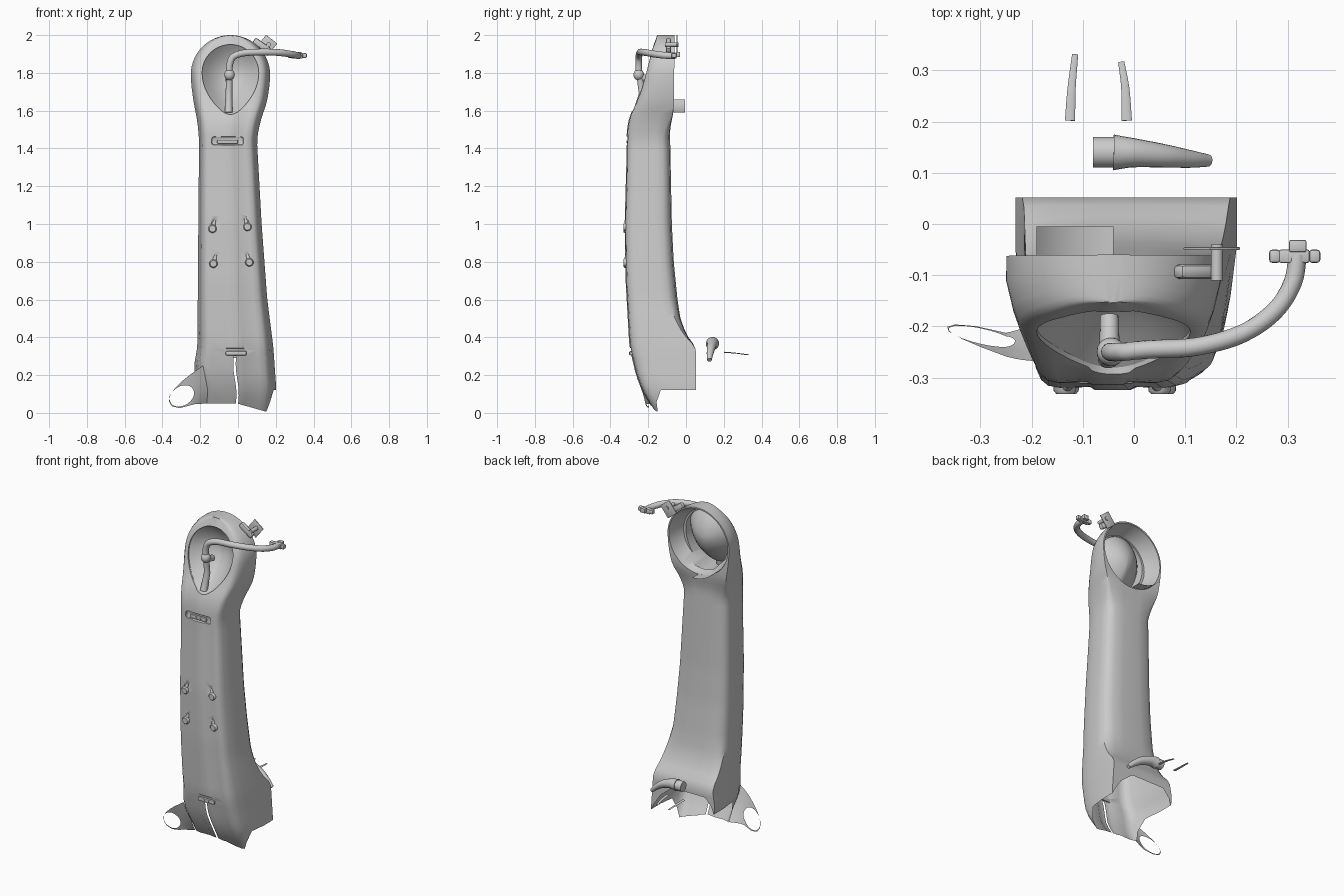
import bpy, bmesh, math
from mathutils import Vector, Matrix

if "Cube" in bpy.data.objects:
    bpy.data.objects.remove(bpy.data.objects["Cube"])

def finish(name, bm, smooth=35, recalc=True):
    if recalc:
        bmesh.ops.recalc_face_normals(bm, faces=bm.faces)
    me = bpy.data.meshes.new(name)
    bm.to_mesh(me); bm.free()
    ob = bpy.data.objects.new(name, me)
    bpy.context.collection.objects.link(ob)
    shade(ob, smooth)
    return ob

def shade(ob, angle):
    bpy.ops.object.select_all(action='DESELECT')
    ob.select_set(True)
    bpy.context.view_layer.objects.active = ob
    bpy.ops.object.shade_smooth_by_angle(angle=math.radians(angle))

def loft(name, rings, closed=True, caps=True, smooth=40):
    bm = bmesh.new()
    vs = [[bm.verts.new(p) for p in r] for r in rings]
    n = len(vs[0])
    for a, b in zip(vs, vs[1:]):
        for i in range(n if closed else n - 1):
            j = (i + 1) % n
            bm.faces.new((a[i], a[j], b[j], b[i]))
    if caps:
        bm.faces.new(vs[0]); bm.faces.new(vs[-1])
    return finish(name, bm, smooth)

def tube(name, pts, radii, flat=1.0, n=14, up=(0, 0, 1)):
    P = [Vector(p) for p in pts]
    rings = []
    for i, p in enumerate(P):
        d = (P[min(i + 1, len(P) - 1)] - P[max(i - 1, 0)]).normalized()
        s = d.cross(Vector(up)).normalized()
        t = s.cross(d)
        rings.append([p + radii[i] * (s * math.cos(a) + t * flat * math.sin(a))
                      for a in [2 * math.pi * k / n for k in range(n)]])
    return loft(name, rings)

def curve_pts(pts, steps=6):
    P = [Vector(p) for p in pts]
    P = [2 * P[0] - P[1]] + P + [2 * P[-1] - P[-2]]
    out = []
    for i in range(1, len(P) - 2):
        a, b, c, d = P[i - 1:i + 3]
        for k in range(steps):
            t = k / steps
            out.append(0.5 * (2 * b + (c - a) * t + (2 * a - 5 * b + 4 * c - d) * t * t + (3 * b - a - 3 * c + d) * t ** 3))
    return out + [P[-2]]

def box(name, c, size, roty=0, bevel=0.004):
    bm = bmesh.new()
    bmesh.ops.create_cube(bm, size=1, matrix=Matrix.Translation(c) @ Matrix.Rotation(roty, 4, 'Y') @ Matrix.Diagonal((*size, 1)))
    if bevel:
        bmesh.ops.bevel(bm, geom=bm.edges[:], offset=bevel, segments=2, affect='EDGES', profile=0.5)
    return finish(name, bm)

def ball(name, c, r, roty=0):
    bm = bmesh.new()
    bmesh.ops.create_uvsphere(bm, u_segments=20, v_segments=12, radius=1,
                              matrix=Matrix.Translation(c) @ Matrix.Rotation(roty, 4, 'Y') @ Matrix.Diagonal((*r, 1)))
    return finish(name, bm, 60)

def lerp_table(t, z):
    if z <= t[0][0]: return t[0][1]
    for (a, p), (b, q) in zip(t, t[1:]):
        if z <= b: return p + (q - p) * (z - a) / (b - a)
    return t[-1][1]

def smooth_table(t, z, w=0.03):
    return sum(lerp_table(t, z + w * k / 3) for k in range(-3, 4)) / 7

# side and front profiles, indexed by height
FRONT = [(0, -.158), (.05, -.195), (.12, -.235), (.2, -.265), (.35, -.3), (.7, -.32), (1, -.325), (1.35, -.315),
         (1.5, -.314), (1.58, -.297), (1.62, -.275), (1.7, -.243), (1.8, -.215), (1.93, -.18), (2, -.15)]
BACK = [(.35, .052), (.375, .03), (.42, 0), (.5, -.03), (.6, -.045), (.8, -.065), (1, -.075), (1.5, -.085), (1.6, -.065), (2, -.06)]
LEFT = [(.1, -.2), (.24, -.235), (.35, -.215), (1, -.21), (1.45, -.206), (1.55, -.216), (1.65, -.236), (1.75, -.249), (1.8, -.25)]
RIGHT = [(0, .18), (.12, .203), (.35, .187), (.6, .155), (1, .125), (1.45, .1), (1.55, .12), (1.65, .155), (1.75, .169), (1.8, .17)]
HALF = [(.03, 0), (.2, 0), (.26, .025), (.6, .015), (.75, .035), (.83, .08), (.89, .17), (.94, .35), (1, .68), (.98, .82), (.9, .91), (.72, .975), (.35, 1)]
SECTION = HALF + [(-u, v) for u, v in reversed(HALF)]
HX, HZ = -.04, 1.79

def body_pt(u, v, z):
    if z > HZ:
        w = math.sqrt(max(.21 ** 2 - (z - HZ) ** 2, 1e-6)); l, r = HX - w, HX + w
    else:
        l, r = smooth_table(LEFT, z), smooth_table(RIGHT, z)
    f, b = smooth_table(FRONT, z), smooth_table(BACK, z, .02)
    k = min(max((z - 1.45) / .15, 0), 1)           # the head has a square back rim
    low = min(max((.6 - z) / .25, 0), 1)           # and so has the flared foot
    if v > .75:
        s = 1 if u > 0 else -1
        v += max(k, low) * (1 - v)
        if abs(u) > .6: u += k * (s * (.96 + .04 * abs(u)) - u)
        if abs(u) > .95: u += low * (s - u)
    return Vector(((l + r) / 2 + u * (r - l) / 2, f + v * (b - f), z))

# main column with rounded head
zs = [.3 + 1.49 * i / 44 for i in range(45)] + [HZ + .21 * math.sin(math.radians(a)) for a in range(6, 91, 6)]
body = loft("column_shell", [[body_pt(u, v, min(z, 1.9995)) for u, v in SECTION] for z in zs])

def teardrop(s=1, n=48):
    out = []
    for k in range(n):
        a = 2 * math.pi * k / n
        c, sn = math.cos(a), math.sin(a)
        out.append((HX + s * .15 * c * (1 - (.3 * sn * sn if sn < 0 else 0)), 1.8 + s * sn * (.15 if sn > 0 else .22)))
    return out

def circle(r, y, n=48):
    return [(HX + r * math.cos(2 * math.pi * k / n), y, HZ + r * math.sin(2 * math.pi * k / n)) for k in range(n)]

# openings and recesses
cutters = [loft("cut_front", [[(x, y, z) for x, z in teardrop()] for y in (-.45, -.11)]),
           loft("cut_back", [circle(.203, .02), circle(.201, -.07), circle(.165, -.155)])]
for x, z in ((-.055, 1.44), (-.01, .322)):
    cutters.append(box("cut_slot", (x, -.315 if z > 1 else -.302, z), (.17, .03, .046), 0, .012))
KNOBS = [(-.135, .975, -1), (.05, .985, 1), (-.13, .79, -1), (.06, .797, 1)]
for x, z, s in KNOBS:
    cutters.append(ball("cut_dimple", (x - s * .012, -.33, z + .03), (.022, .016, .05), -s * .35))
for c in cutters:
    m = body.modifiers.new("cut", 'BOOLEAN')
    m.operation = 'DIFFERENCE'; m.solver = 'EXACT'; m.object = c
    with bpy.context.temp_override(object=body, active_object=body):
        bpy.ops.object.modifier_apply(modifier=m.name)
    bpy.data.objects.remove(c)
bm = bmesh.new(); bm.from_mesh(body.data)
bmesh.ops.delete(bm, geom=[f for f in bm.faces if f.normal.z < -.9 and all(v.co.z < .301 for v in f.verts)], context='FACES')
bm.to_mesh(body.data); bm.free()
shade(body, 42)

# flared lower skirt, split down the front, arched at the back
def hem(u, v):
    side = .12 if u > 0 else .2
    front = .05 - .045 * max(0, u) / .85
    if v > .9: return min(.29, side + .22 * (1 - u * u))
    return front + (side - front) * min(max((v - .1) / .15, 0), 1)
loft("lower_skirt", [[body_pt(u, v, .3 + (hem(u, v) - .3) * t / 6) for u, v in SECTION] for t in range(7)],
     closed=False, caps=False)

# side lug with a large oval hole, blending into the skirt
OUT = [(-.165, .05), (-.16, .12), (-.185, .25), (-.25, .205), (-.3, .165), (-.335, .13), (-.362, .09), (-.365, .06),
       (-.35, .035), (-.31, .025), (-.27, .035), (-.23, .046)]
outer, inner = [], []
for (ax, az), (bx, bz) in zip(OUT, OUT[1:] + OUT[:1]):
    for k in range(4):
        x, z = ax + (bx - ax) * k / 4, az + (bz - az) * k / 4
        a = math.atan2(z - .09, x + .297)
        r = .073 * .053 / math.hypot(.053 * math.cos(a - .55), .073 * math.sin(a - .55))
        q = (-.297 + r * .95 * math.cos(a), .09 + r * .95 * math.sin(a))
        outer.append((x, z)); inner.append(q)

def lug_pt(x, z):
    t = min(max((x + .25) / .08, 0), 1)
    return (x, (1 - t) * (-.222 - .15 * (x + .3) - .28 * (z - .1)) + t * (smooth_table(FRONT, z) + .012), z)
loft("side_lug", [[lug_pt(o[0] + (i[0] - o[0]) * t, o[1] + (i[1] - o[1]) * t) for o, i in zip(outer, inner)]
                  for t in (0, .25, .5, .75, 1)], caps=False)

# bowl inside the head
rings = []
for s in (1.005, .92, .8, .65, .45, .25, .1, .002):
    ring = []
    for (x, z), (xr, zr) in zip(teardrop(s), teardrop()):
        f = smooth_table(FRONT, zr) + .012
        ring.append((x, f + (-.1 - f) * (1 - min(s, 1) ** 2), z))
    rings.append(ring)
loft("head_bowl", rings, caps=False, smooth=60)

# partial lip behind the head ring
arc = [math.radians(221 + 49 * k / 12) for k in range(13)]
loft("rear_lip", [[(HX + .2 * math.cos(a), y, HZ + .2 * math.sin(a)) for a in arc] for y in (-.065, -.005)], closed=False, caps=False)

# slot tabs and pins
for x, y, z in ((-.055, -.304, 1.435), (-.01, -.291, .316)):
    box("slot_tab", (x, y, z), (.11, .016, .022), 0, .005)
    for s in (-1, 1):
        tube("slot_pin", [(x + s * .014, y, z), (x + s * .014, y - .011, z)], [.007, .007], n=10)
# four front knobs with sloping stems
for x, z, s in KNOBS:
    tube("knob", [(x, -.29, z), (x, -.326, z), (x, -.332, z)], [.023, .022, .017], n=18)
    tube("knob_stem", [(x, -.318, z), (x - s * .012, -.314, z + .045)], [.014, .006], n=12)

# curved arm with ball joint and clamp
path = curve_pts([(-.045, -.25, 1.78), (-.045, -.25, 1.84), (-.025, -.25, 1.885), (.03, -.245, 1.905), (.12, -.24, 1.91),
                  (.21, -.215, 1.908), (.275, -.17, 1.9), (.31, -.115, 1.893), (.32, -.06, 1.89)])
tube("arm", path, [.018] * len(path), up=(.3, .1, .2))
ball("arm_joint", (-.045, -.25, 1.79), (.028, .028, .03))
tube("arm_post", [(-.045, -.245, 1.78), (-.048, -.232, 1.69), (-.05, -.262, 1.588)], [.017, .018, .021], up=(0, 1, 0))
tube("arm_stub", [(-.048, -.245, 1.78), (-.048, -.18, 1.76)], [.02, .018])
box("clamp_bar", (.313, -.063, 1.89), (.06, .026, .03))
for x in (.275, .353):
    box("clamp_end", (x, -.063, 1.892), (.022, .026, .026), 0, .006)
box("clamp_top", (.32, -.043, 1.897), (.034, .024, .028))

# bracket on the head
box("bracket_plate", (.152, -.048, 1.945), (.075, .006, .085), math.radians(38), .002)
box("bracket_arm", (.125, -.093, 1.945), (.1, .028, .035), math.radians(35), .01)
tube("bracket_bolt", [(.162, -.11, 1.95), (.162, -.04, 1.95)], [.012, .012], n=12)

# tapered grip behind the foot
g = curve_pts([(-.04, .14, .367), (0, .139, .365), (.06, .133, .345), (.11, .127, .312), (.145, .124, .28)], 5)
tube("rear_grip", g, [.035 - .023 * min(1, (i / (len(g) - 1)) ** .9) for i in range(len(g))], n=20)
tube("grip_collar", [(-.08, .14, .367), (-.038, .14, .367)], [.03, .03], n=24)

# thin loose strips
for x0, x1, x2, y2 in ((-.125, -.122, -.115, .332), (-.014, -.017, -.025, .317)):
    p = curve_pts([(x0, .202, .321), (x1, .265, .316), (x2, y2, .308)], 4)
    tube("rear_strip", p, [.01 - .004 * i / 8 for i in range(len(p))], flat=.3, n=10)
